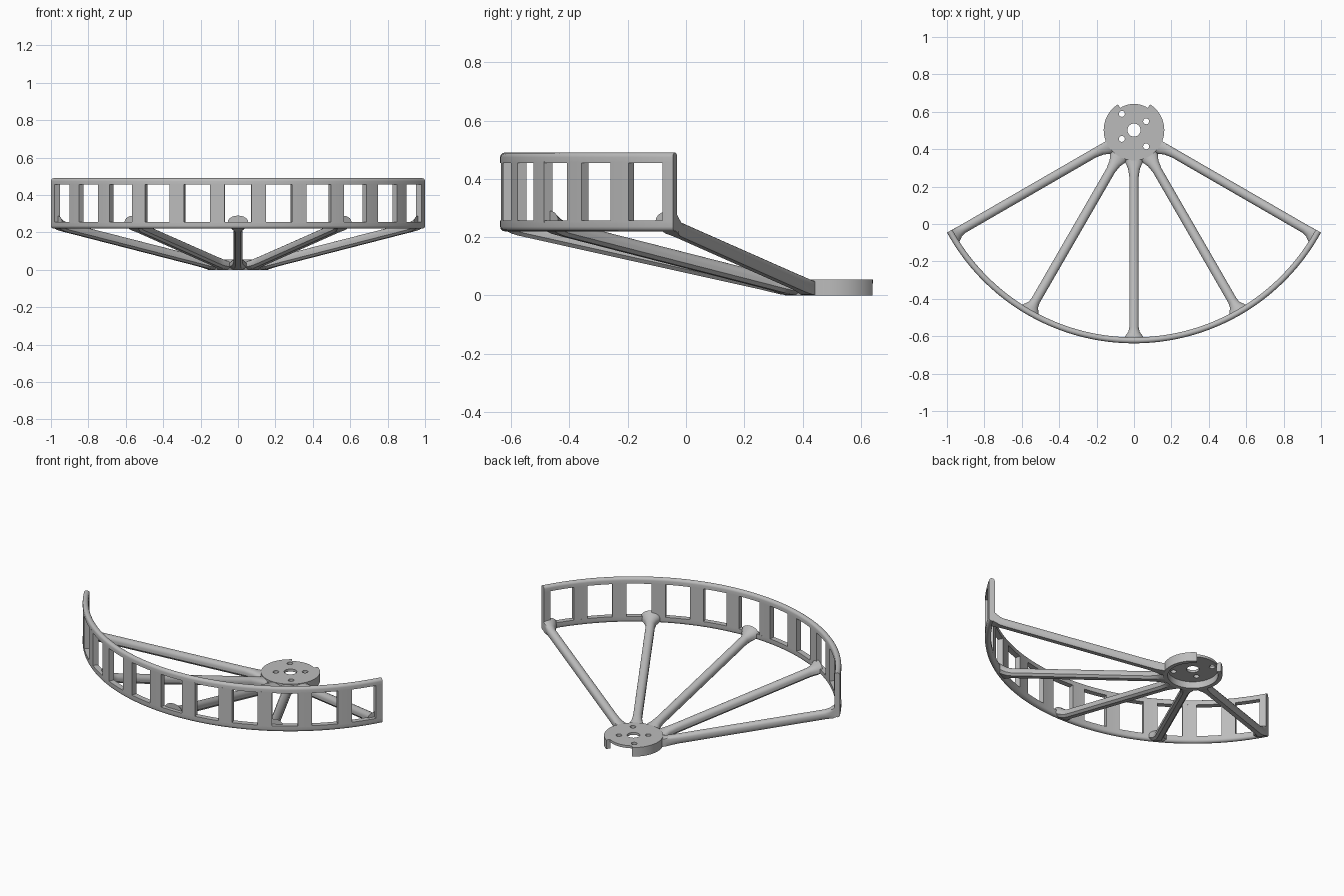
import bpy, bmesh
from math import sin, cos, tan, pi, radians

cube = bpy.data.objects.get("Cube")
if cube:
    bpy.data.objects.remove(cube, do_unlink=True)

HUB_Y = 0.502            # centre of the hub and of the guard arc
R_IN, R_OUT = 1.108, 1.14
END = 61.3               # half angle of the guard arc, degrees from the front
Z_LOW, Z_HIGH = 0.22, 0.49

grey = bpy.data.materials.new("light grey plastic")
grey.use_nodes = True
colour = (0.5, 0.5, 0.5, 1)
grey.diffuse_color = colour
grey.node_tree.nodes["Principled BSDF"].inputs["Base Color"].default_value = colour


def finish(obj):
    obj.data.materials.clear()
    obj.data.materials.append(grey)
    bpy.ops.object.select_all(action='DESELECT')
    obj.select_set(True)
    bpy.context.view_layer.objects.active = obj
    bpy.ops.object.shade_smooth_by_angle(angle=radians(35))


def polar(r, deg, z, t=0.0):
    """Point at radius r and angle deg from the front, shifted sideways by t."""
    a = radians(deg)
    return (r * sin(a) + t * cos(a), HUB_Y - r * cos(a) + t * sin(a), z)


def loft(name, rings):
    """Closed solid through a list of equal cross-sections."""
    bm = bmesh.new()
    loops = [[bm.verts.new(p) for p in ring] for ring in rings]
    n = len(loops[0])
    for a, b in zip(loops, loops[1:]):
        for i in range(n):
            j = (i + 1) % n
            bm.faces.new((a[i], a[j], b[j], b[i]))
    bm.faces.new(loops[0])
    bm.faces.new(loops[-1])
    bmesh.ops.recalc_face_normals(bm, faces=bm.faces)
    mesh = bpy.data.meshes.new(name)
    bm.to_mesh(mesh)
    bm.free()
    obj = bpy.data.objects.new(name, mesh)
    bpy.context.collection.objects.link(obj)
    finish(obj)


def arc_solid(name, profile, a0, a1, steps):
    """Sweep an (r, z) profile around the hub axis."""
    rings = []
    for k in range(steps + 1):
        deg = a0 + (a1 - a0) * k / steps
        rings.append([polar(r, deg, z) for r, z in profile])
    loft(name, rings)


# Guard rails, flat towards the windows and rounded on the outer edge
def rail_profile(z_flat, z_round):
    mid, half = (R_IN + R_OUT) / 2, (R_OUT - R_IN) / 2
    way = 1 if z_round > z_flat else -1
    pts = [(R_IN, z_flat), (R_OUT, z_flat)]
    for k in range(9):
        a = pi * k / 8
        pts.append((mid + half * cos(a), z_round + way * half * (sin(a) - 1)))
    return pts


arc_solid("upper_rail", rail_profile(0.455, Z_HIGH), -END, END, 72)
arc_solid("lower_rail", rail_profile(0.257, Z_LOW), -END, END, 72)

# Posts between the eleven windows, half-width posts at both ends
post = [(R_IN, 0.25), (R_OUT, 0.25), (R_OUT, 0.46), (R_IN, 0.46)]
for k in range(12):
    centre = -END + 2 * END * k / 11
    arc_solid(f"post_{k + 1}", post, max(centre - 2, -END), min(centre + 2, END), 4)


# Spokes: domed top, chamfered flat bottom, flared at both ends
def spoke_section(r, half, low, high, deg):
    height = high - low
    dome = min(half, height * 0.5)
    pts = [(-half * 0.55, low), (half * 0.55, low), (half, low + height * 0.25)]
    for k in range(11):
        a = pi * k / 10
        pts.append((half * cos(a), high - dome + dome * sin(a)))
    pts.append((-half, low + height * 0.25))
    side = r * tan(radians(END - 60))
    out = []
    for t, z in pts:
        if deg > 50:
            t = min(t, max(side, 0.024))
        if deg < -50:
            t = max(t, -max(side, 0.024))
        out.append(polar(r, deg, z, t))
    return out


stations = [(0.145, 0.05, 0.0, 0.05), (0.175, 0.046, 0.003, 0.055),
            (0.205, 0.032, 0.01, 0.064), (0.25, 0.025, 0.021, 0.074),
            (1.055, 0.025, 0.2, 0.252), (1.08, 0.031, 0.206, 0.262),
            (1.1, 0.046, 0.212, 0.275), (1.118, 0.055, 0.221, 0.29)]
for k, deg in enumerate((-60, -30, 0, 30, 60)):
    loft(f"spoke_{k + 1}", [spoke_section(*s, deg) for s in stations])

# Hub plate with a shaft hole and four screw holes
curve = bpy.data.curves.new("hub_plate", 'CURVE')
curve.dimensions = '2D'
curve.fill_mode = 'BOTH'
curve.extrude = 0.0075
circles = [(0, 0, 0.14, 64), (0, 0, 0.035, 32), (-0.065, 0.087, 0.016, 20),
           (0.065, 0.047, 0.016, 20), (-0.065, -0.047, 0.016, 20),
           (0.065, -0.087, 0.016, 20)]
for x, y, r, n in circles:
    spline = curve.splines.new('POLY')
    spline.points.add(n - 1)
    spline.use_cyclic_u = True
    for k, p in enumerate(spline.points):
        a = 2 * pi * k / n
        p.co = (x + r * cos(a), y + r * sin(a), 0, 1)
plate = bpy.data.objects.new("hub_plate", curve)
plate.location = (0, HUB_Y, 0.0475)
bpy.context.collection.objects.link(plate)
bpy.ops.object.select_all(action='DESELECT')
plate.select_set(True)
bpy.context.view_layer.objects.active = plate
bpy.ops.object.convert(target='MESH')
finish(bpy.context.view_layer.objects.active)

# Hub skirt, open at the back
skirt = [(0.138, 0.0), (0.162, 0.0), (0.162, 0.055), (0.138, 0.055)]
arc_solid("hub_skirt", skirt, -148, 148, 56)
